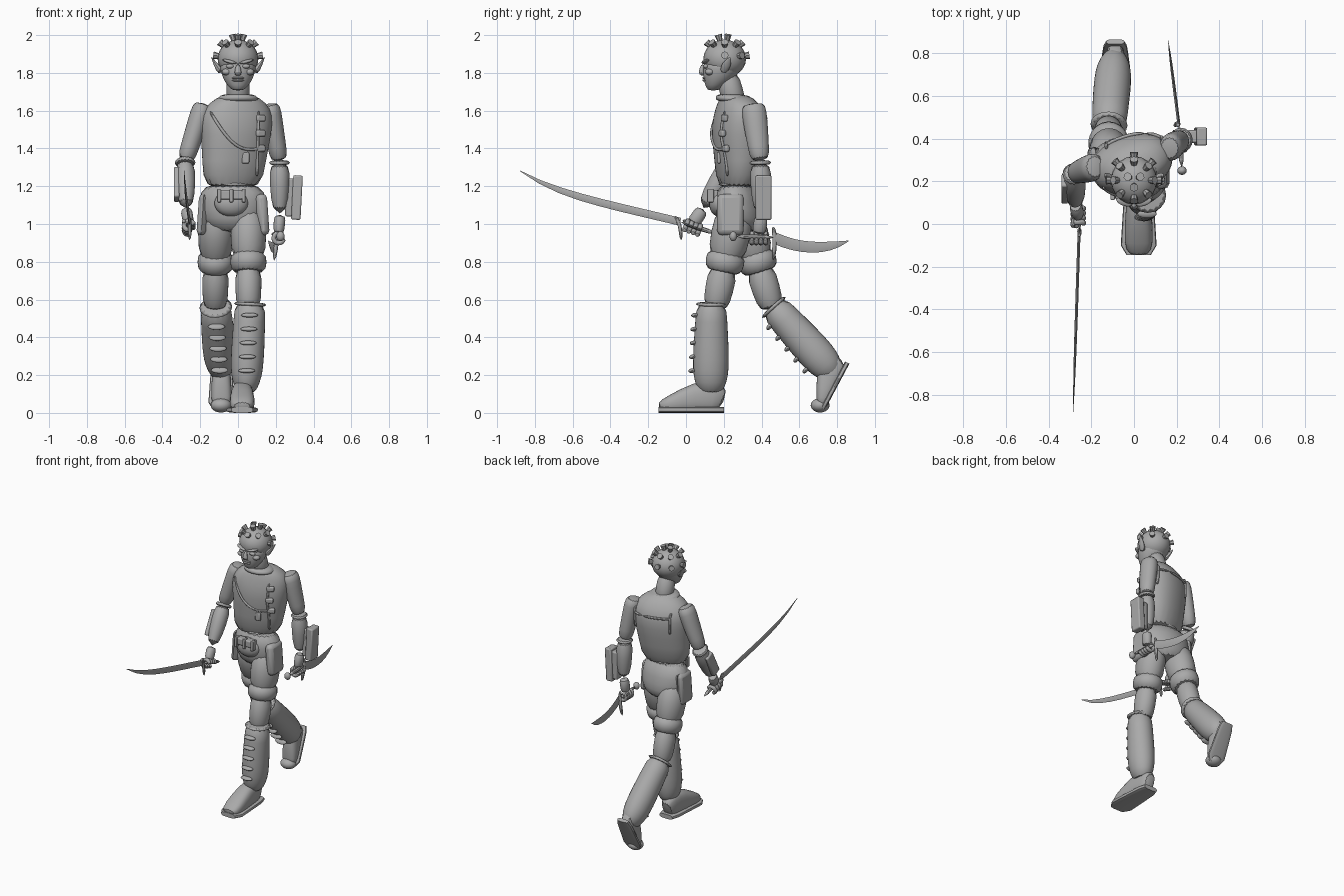
import bpy, bmesh
from math import sin, cos, pi, radians, copysign
from mathutils import Vector, Matrix, Euler
from mathutils.bvhtree import BVHTree

if "Cube" in bpy.data.objects:
    bpy.data.objects.remove(bpy.data.objects["Cube"])

tone = (.4, .4, .4, 1)
grey = bpy.data.materials.new("plain_grey")
grey.use_nodes = True
grey.diffuse_color = tone
grey.node_tree.nodes["Principled BSDF"].inputs["Base Color"].default_value = tone
parts = []


def finish(name, bm, matrix=Matrix(), subdivide=0, bevel=0):
    """Turn a bmesh into a named, coloured object."""
    bm.transform(matrix)
    bmesh.ops.recalc_face_normals(bm, faces=bm.faces)
    mesh = bpy.data.meshes.new(name)
    bm.to_mesh(mesh)
    bm.free()
    mesh.materials.append(grey)
    obj = bpy.data.objects.new(name, mesh)
    bpy.context.collection.objects.link(obj)
    if bevel:
        modifier = obj.modifiers.new("rounded_edges", "BEVEL")
        modifier.width, modifier.segments = bevel, 2
    if subdivide:
        modifier = obj.modifiers.new("smooth_form", "SUBSURF")
        modifier.levels = modifier.render_levels = subdivide
    parts.append(obj)
    return obj


def loft(name, rings, sides=16, level=False, yaw=0, power=1, subdivide=1, matrix=Matrix()):
    """Skin ellipses (x, y, z, radius, radius), kept level or square to their path."""
    bm = bmesh.new()
    points = [Vector(ring[:3]) for ring in rings]
    last = len(points) - 1
    side = Vector((cos(radians(yaw)), sin(radians(yaw)), 0))
    loops = []
    for i, ring in enumerate(rings):
        tangent = Vector((0, 0, 1))
        if not level:
            tangent = (points[min(i + 1, last)] - points[max(i - 1, 0)]).normalized()
        u = (side - tangent * side.dot(tangent)).normalized()
        v = tangent.cross(u)
        loop = []
        for k in range(sides):
            c, s = cos(2 * pi * k / sides), sin(2 * pi * k / sides)
            c, s = copysign(abs(c) ** power, c), copysign(abs(s) ** power, s)
            loop.append(bm.verts.new(points[i] + u * ring[3] * c + v * ring[4] * s))
        loops.append(loop)
    for low, high in zip(loops, loops[1:]):
        for k in range(sides):
            m = (k + 1) % sides
            bm.faces.new((low[k], low[m], high[m], high[k]))
    bm.faces.new(loops[0])
    bm.faces.new(loops[-1])
    return finish(name, bm, matrix, subdivide)


def limb(name, start, end, profile):
    """Loft along a bone; the profile lists (fraction, radius, radius)."""
    return loft(name, [(*start.lerp(end, t), wide, deep) for t, wide, deep in profile])


def tube(name, points, radius, sides=8, yaw=0):
    return loft(name, [(*p, radius, radius) for p in points], sides, yaw=yaw)


def blade(name, start, end, sag, bend, width):
    """Thin curved diamond section running out to a point."""
    rings = []
    for k in range(9):
        t = k / 8
        spot = Vector(start).lerp(Vector(end), t) - Vector((0, 0, sag * (t - t ** bend)))
        taper = max(1 - t ** 5, .08)
        rings.append((*spot, .007 * taper, width * taper))
    return loft(name, rings, 4, subdivide=0)


def placed(place, size, turn=(0, 0, 0)):
    angles = Euler([radians(a) for a in turn])
    return Matrix.LocRotScale(Vector(place), angles, Vector(size))


def blob(name, place, size, turn=(0, 0, 0)):
    bm = bmesh.new()
    bmesh.ops.create_uvsphere(bm, u_segments=20, v_segments=12, radius=1)
    return finish(name, bm, placed(place, size, turn))


def box(name, place, size, turn=(0, 0, 0), bevel=.008):
    bm = bmesh.new()
    bmesh.ops.create_cube(bm, size=1)
    return finish(name, bm, placed(place, size, turn), bevel=bevel)


# Torso, turned so the left shoulder swings back
torso = loft("torso", [
    (-.03, .265, 1.17, .165, .095), (-.02, .275, 1.34, .172, .115), (-.01, .28, 1.48, .195, .14),
    (-.01, .285, 1.58, .2, .13), (0, .275, 1.64, .16, .1), (0, .26, 1.69, .08, .07)],
    20, level=True, yaw=18, power=.9)
skin = BVHTree.FromPolygons([v.co for v in torso.data.vertices],
                            [list(p.vertices) for p in torso.data.polygons])


def on_torso(x, z, facing=-1):
    return skin.ray_cast(Vector((x, facing, z)), Vector((0, -facing, 0)))[0]


def seam(name, facing, start, end, sag=0):
    """Raised edge laid on the torso between two (x, z) points."""
    line = []
    for k in range(9):
        t = k / 8
        x, z = Vector(start).lerp(Vector(end), t)
        line.append(on_torso(x, z - sag * sin(pi * t), facing))
    tube(name, line, .009)


# Vest edges, shoulder straps and chest buckles
seam("front_vest_edge", -1, (-.15, 1.6), (.12, 1.4), .08)
seam("side_vest_edge", -1, (.11, 1.6), (.1, 1.25))
seam("back_vest_edge", 1, (-.14, 1.56), (.14, 1.56))
seam("right_back_strap", 1, (-.13, 1.6), (-.13, 1.45))
seam("left_back_strap", 1, (.13, 1.6), (.13, 1.45))
for k in range(3):
    box("chest_buckle", on_torso(.12, 1.4 + k * .08), (.05, .025, .035), (0, 0, 25))
box("chest_clasp", on_torso(.04, 1.35), (.04, .02, .06))

# Neck and collar
tube("neck", [(0, .265, 1.62), (0, .24, 1.7), (0, .215, 1.8)], .063, 16)
loft("collar", [(0, .25, 1.645, .115, .095), (0, .245, 1.67, .11, .09), (0, .235, 1.69, .085, .075)], level=True)

# Head: round skull over a tapering jaw
skull = Vector((0, .205, 1.875))
blob("skull", skull, (.108, .113, .1))
loft("jaw", [(0, .143, 1.705, .03, .03), (0, .157, 1.735, .058, .055), (0, .175, 1.77, .08, .085),
             (0, .19, 1.82, .097, .102), (0, .2, 1.88, .1, .105)], 20, level=True)
loft("nose", [(0, .09, 1.85, .01, .01), (0, .078, 1.797, .022, .018), (0, .092, 1.785, .015, .01)], 10, level=True)
for z in (1.76, 1.773):
    blob("lip", (0, .1, z), (.032, .014, .007))
for s, side in ((1, "left"), (-1, "right")):
    blob(side + "_eye", (s * .042, .105, 1.835), (.022, .014, .012))
    blob(side + "_brow", (s * .045, .103, 1.86), (.04, .018, .009), (0, s * -14, s * 18))
    blob(side + "_cheek", (s * .06, .125, 1.805), (.026, .024, .018))
    loft(side + "_ear", [(s * .085, .195, 1.8, .02, .025), (s * .12, .215, 1.845, .03, .011),
                         (s * .14, .235, 1.885, .004, .003)], 10, yaw=90)

# Flared studs over the scalp, leaving the face clear
for lift, count, first in ((8, 8, 2), (42, 8, 0), (75, 3, 0)):
    for k in range(first, count - max(first - 1, 0)):
        turn = k * 360 / count - 90
        a, e = radians(turn), radians(lift)
        out = Vector((cos(a) * cos(e), sin(a) * cos(e), sin(e)))
        loft("head_stud", [(*(skull + out * .095), .013, .013), (*(skull + out * .132), .02, .02)],
             8, yaw=turn + 90, subdivide=0)

# Arms: both share one set of muscle and bracer profiles
arm_shape = [(0, .05, .06), (.15, .058, .068), (.45, .054, .064), (.75, .05, .057), (1, .047, .05)]
bracer_shape = [(0, .054, .058), (.4, .055, .057), (1, .041, .045)]
band_shape = [(-.04, .059, .062), (.08, .06, .063)]


def arm(side, shoulder, elbow, wrist, palm, axis):
    shoulder, elbow, wrist, palm, axis = map(Vector, (shoulder, elbow, wrist, palm, axis))
    limb(side + "_upper_arm", shoulder, elbow, arm_shape)
    limb(side + "_bracer", elbow, wrist, bracer_shape)
    limb(side + "_bracer_band", elbow, wrist, band_shape)
    limb(side + "_palm", wrist, palm, [(0, .034, .036), (.5, .03, .036), (1, .03, .04)])
    # Fist closed around the grip
    across = Vector((1, 0, 0))
    up = axis.cross(across)
    for k in range(4):
        middle = palm + axis * (k - 1.5) * .024 - Vector((0, 0, .02))
        arc = [middle + (across * cos(a * .8) + up * sin(a * .8)) * .029 for a in range(7)]
        tube(side + "_finger", arc, .015, yaw=90)
    tube(side + "_thumb", [palm - across * .02, palm + axis * .06 - across * .03], .014)


arm("right", (-.18, .27, 1.64), (-.28, .238, 1.33), (-.275, .09, 1.08), (-.26, .035, 1), (0, -.94, .34))
arm("left", (.165, .355, 1.64), (.22, .393, 1.33), (.222, .4, 1.05), (.215, .385, .945), (0, 1, 0))
box("left_arm_case", (.312, .41, 1.14), (.05, .085, .235), (0, 3, 0))
box("left_case_mount", (.275, .41, 1.14), (.05, .06, .2))
box("right_arm_plate", (-.325, .165, 1.21), (.03, .07, .18), (-28, 0, 0))

# Shorts with belt, pouch and pockets
loft("shorts_seat", [(-.03, .265, 1.22, .168, .098), (-.028, .275, 1.12, .18, .12), (-.028, .285, 1.03, .178, .13),
                     (-.03, .295, .95, .12, .1)], 20, level=True, yaw=-8)
for z in (1.17, 1.21):
    tube("belt", [(-.028, .266, z - .014), (-.028, .266, z + .014)], .1, 24).scale.x = 1
blob("belt_pouch", (-.035, .172, 1.11), (.09, .05, .07))
box("pouch_flap", (-.035, .145, 1.155), (.14, .05, .05))
for k in range(3):
    box("pouch_buckle", (k * .065 - .1, .13, 1.15), (.02, .035, .07), bevel=.004)
box("left_pocket", (.13, .235, 1.05), (.06, .14, .22), (0, -4, 0), .025)
box("right_pocket", (-.188, .29, 1.05), (.05, .14, .22), (0, 4, 0), .025)

# Legs: both share one set of profiles
thigh_shape = [(0, .09, .1), (.3, .1, .11), (.68, .09, .098)]
cuff_shape = [(.52, .097, .106), (.66, .1, .106), (.8, .092, .098)]
knee_shape = [(.7, .078, .083), (1, .068, .076), (1.25, .069, .069)]
boot_shape = [(0, .085, .081), (.2, .085, .086), (.5, .09, .096), (.75, .088, .098), (.87, .074, .086),
              (1, .05, .062)]
boot_band = [(0, .094, .09), (.06, .094, .09)]
shoe_shape = [(0, .04, .06), (-.05, .055, .09), (-.14, .062, .085), (-.3, .072, .042), (-.345, .045, .028)]


def leg(side, hip, knee, boot_top, ankle, tilt, shoe):
    hip, knee, boot_top, ankle = map(Vector, (hip, knee, boot_top, ankle))
    limb(side + "_shorts_leg", hip, knee, thigh_shape)
    limb(side + "_shorts_cuff", hip, knee, cuff_shape)
    limb(side + "_knee", hip, knee, knee_shape)
    limb(side + "_boot_shaft", boot_top, ankle, boot_shape)
    limb(side + "_boot_band", boot_top, ankle, boot_band)
    # Ridges down the shin
    front = (ankle - boot_top).cross(Vector((1, 0, 0))).normalized()
    for k in range(5):
        spot = boot_top.lerp(ankle, .15 + k * .15) + front * (.087 + k * .003)
        blob(side + "_shin_ridge", spot, (.045, .02, .012), (tilt, 0, 0))
    loft(side + "_shoe", [(0, y, h, w, h) for y, w, h in shoe_shape], power=.75, matrix=shoe)
    loft(side + "_sole", [(0, y, .016, w + .012, .016) for y, w, h in shoe_shape], power=.6, subdivide=0, matrix=shoe)


# Left leg strides flat in front, right one tips up on its toes behind
leg("left", (.055, .265, 1.08), (.055, .175, .65), (.065, .135, .59), (.04, .13, .1), 10,
    placed((.022, .2, 0), (1, 1, 1)))
leg("right", (-.115, .29, 1.08), (-.12, .425, .65), (-.118, .455, .57), (-.09, .79, .2), 50,
    placed((-.088, .865, .26), (.82, .8, .8), (62, 0, 0)))
blob("right_toe_cap", (-.09, .71, .04), (.055, .05, .038))

# Blades with grips and guards
blade("long_blade", (-.257, -.03, 1.012), (-.285, -.88, 1.282), .07, 5, .021)
tube("long_grip", [(-.255, .17, .945), (-.255, -.04, 1.015)], .016)
tube("long_guard", [(-.256, -.06, 1.045), (-.256, -.03, 1), (-.256, -.025, .91)], .011)
blade("short_blade", (.21, .47, .925), (.16, .86, .91), .16, 2, .03)
tube("short_grip", [(.225, .25, .935), (.21, .48, .928)], .016)
blob("short_pommel", (.225, .25, .935), (.022, .02, .026))
tube("short_guard", [(.205, .46, .99), (.208, .475, .92), (.19, .46, .8)], .013)

# Smooth shading with crisp edges
bpy.ops.object.select_all(action="DESELECT")
for obj in parts:
    obj.select_set(True)
bpy.context.view_layer.objects.active = parts[0]
bpy.ops.object.shade_smooth_by_angle(angle=radians(40))
